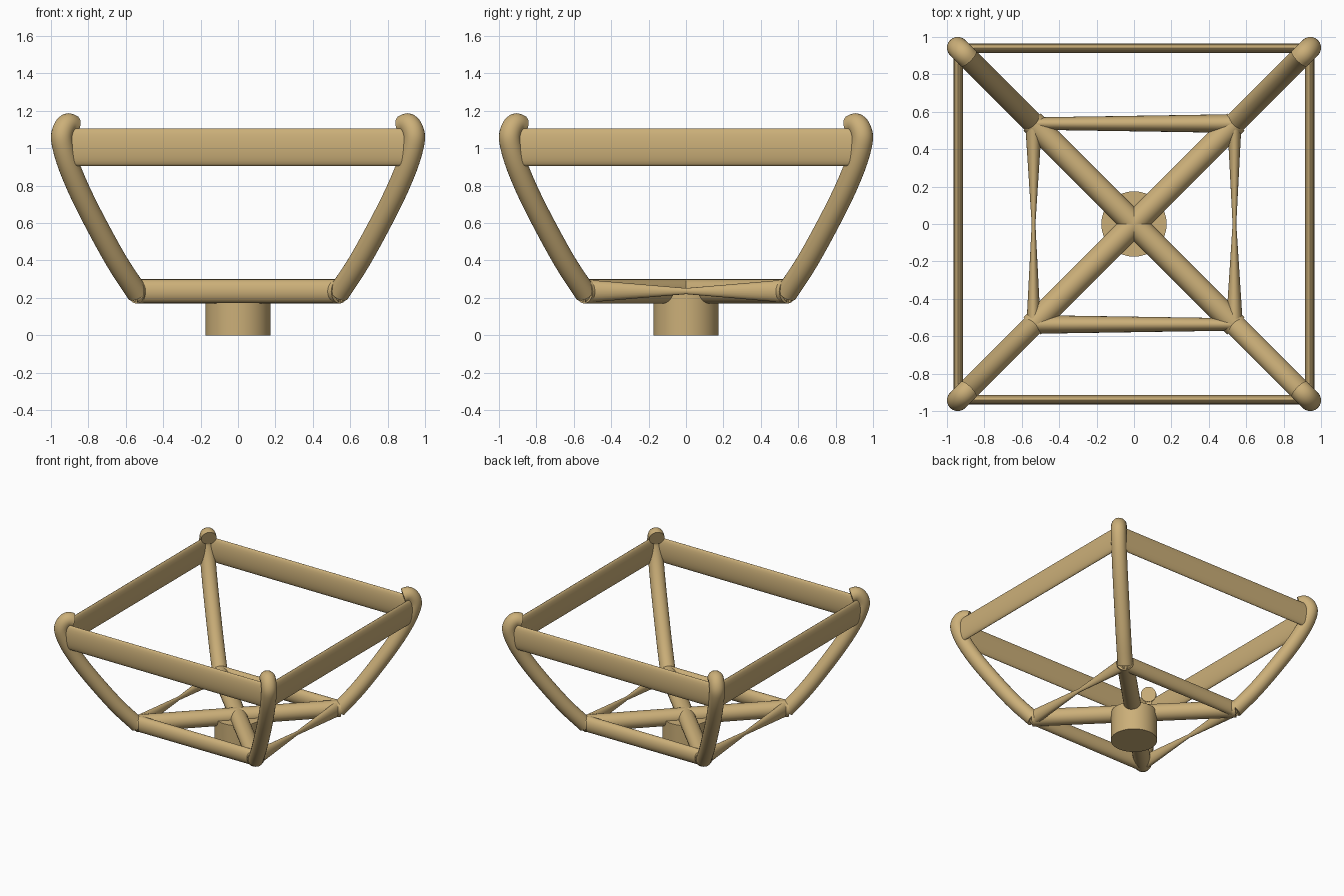
import bpy, bmesh, math
from mathutils import Vector

if "Cube" in bpy.data.objects:
    bpy.data.objects.remove(bpy.data.objects["Cube"])

wood = bpy.data.materials.new("wood")
wood.diffuse_color = (0.60, 0.43, 0.19, 1)
wood.use_nodes = True
wood.node_tree.nodes["Principled BSDF"].inputs["Base Color"].default_value = wood.diffuse_color


def finish(name, bm):
    bmesh.ops.recalc_face_normals(bm, faces=bm.faces)
    me = bpy.data.meshes.new(name)
    bm.to_mesh(me)
    bm.free()
    ob = bpy.data.objects.new(name, me)
    bpy.context.collection.objects.link(ob)
    me.materials.append(wood)
    bpy.context.view_layer.objects.active = ob
    ob.select_set(True)
    bpy.ops.object.shade_smooth_by_angle(angle=math.radians(40))
    ob.select_set(False)


def loft(name, sections, turn, n=24):
    """sections: (centre, side axis, up axis, half width, half height)"""
    bm = bmesh.new()
    rings = []
    for c, s, u, a, b in sections:
        rings.append([bm.verts.new(turn(c + s * a * math.cos(t) + u * b * math.sin(t)))
                      for t in (2 * math.pi * i / n for i in range(n))])
    for r, q in zip(rings, rings[1:]):
        for i in range(n):
            j = (i + 1) % n
            bm.faces.new((r[i], r[j], q[j], q[i]))
    bm.faces.new(rings[0])
    bm.faces.new(rings[-1])
    finish(name, bm)


def spin(angle):
    c, s = math.cos(angle), math.sin(angle)
    return lambda v: Vector((v.x * c - v.y * s, v.x * s + v.y * c, v.z))


def smooth(pts, steps=5):
    """Catmull-Rom samples through 2D points"""
    p = [Vector(q) for q in pts]
    p = [2 * p[0] - p[1]] + p + [2 * p[-1] - p[-2]]
    out = []
    for a, b, c, d in zip(p, p[1:], p[2:], p[3:]):
        for k in range(steps):
            t = k / steps
            out.append(0.5 * (2 * b + (c - a) * t + (2 * a - 5 * b + 4 * c - d) * t * t
                              + (3 * b - a - 3 * c + d) * t ** 3))
    return out + [p[-2]]


def tube(name, path, radius, turn):
    """Round tube along an x-z path"""
    secs = []
    for i, p in enumerate(path):
        t = (path[min(i + 1, len(path) - 1)] - path[max(i - 1, 0)]).normalized()
        secs.append((Vector((p.x, 0, p.y)), Vector((0, 1, 0)),
                     Vector((-t.y, 0, t.x)), radius, radius))
    loft(name, secs, turn)


X, Y, Z = Vector((1, 0, 0)), Vector((0, 1, 0)), Vector((0, 0, 1))

# Central foot
loft("foot", [(Z * h, X, Y, 0.175, 0.175) for h in (0, 0.235)], spin(0), 32)

# Diagonal floor arms and curved uprights with hooked tips
leg_path = smooth([(0.76, 0.225), (0.93, 0.41), (1.15, 0.70), (1.275, 0.90),
                   (1.328, 1.03), (1.325, 1.09), (1.29, 1.128), (1.25, 1.12)])
for k in range(4):
    turn = spin(math.pi / 4 + k * math.pi / 2)
    tube("floor_arm", [Vector((0, 0.235)), Vector((0.77, 0.235))], 0.065, turn)
    tube("curved_upright", leg_path, 0.058, turn)

# Flattened top rails
for k in range(4):
    loft("top_rail", [(Vector((x, -0.94, 1.005)), Y, Z, 0.025, 0.1) for x in (-0.93, 0.93)],
         spin(k * math.pi / 2))

# Lower braces: full at front and back, pinched in the middle at the sides
for k in range(4):
    stations = [(-0.54, 0.05, 0.063), (0.54, 0.033, 0.063)]
    if k % 2:
        stations = [(-0.54, 0.045, 0.062), (0, 0.01, 0.016), (0.54, 0.038, 0.062)]
    loft("lower_brace", [(Vector((x, -0.537, 0.236)), Y, Z, a, b) for x, a, b in stations],
         spin(k * math.pi / 2))
